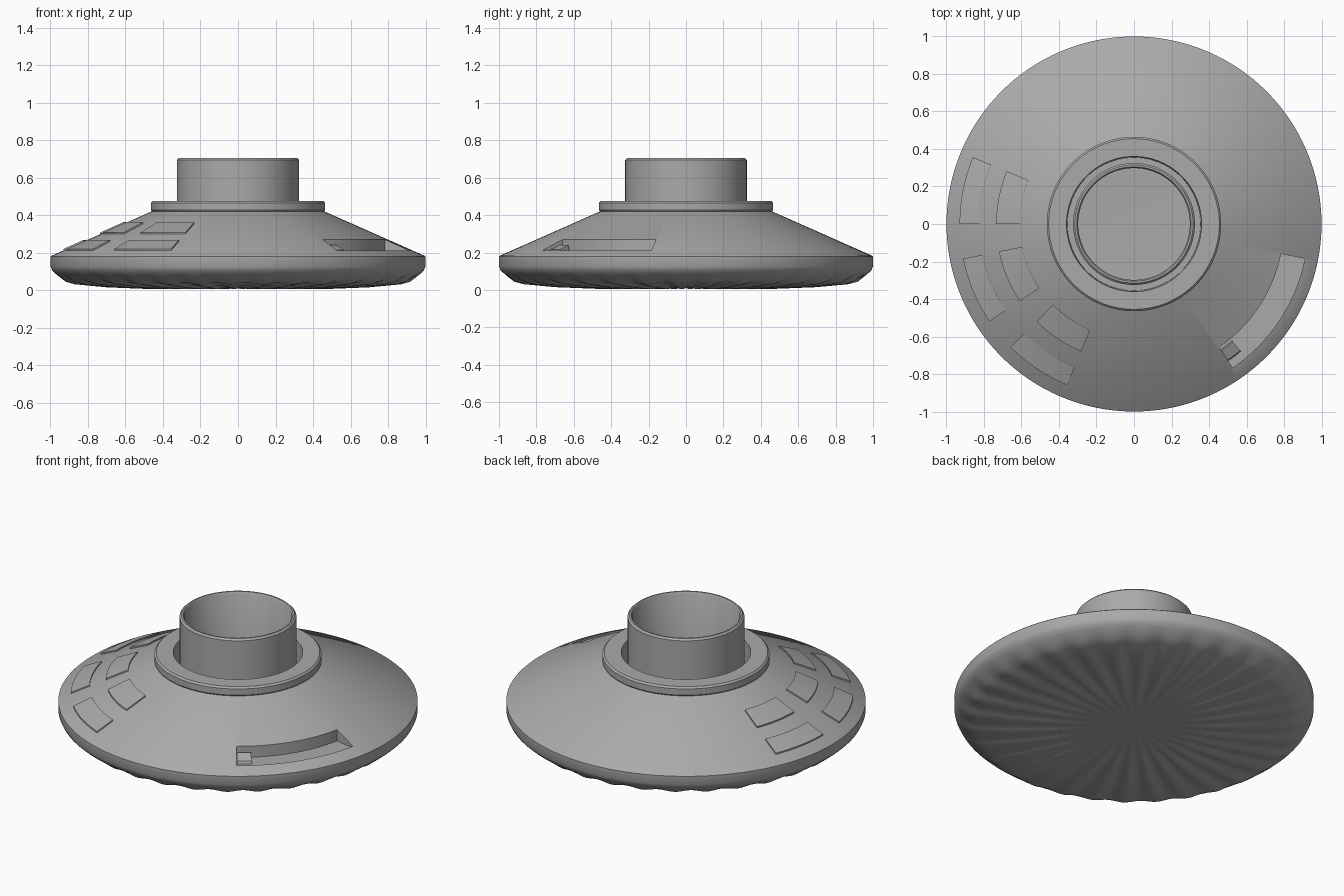
import bpy, bmesh, math

if "Cube" in bpy.data.objects:
    bpy.data.objects.remove(bpy.data.objects["Cube"], do_unlink=True)

SEGMENTS = 192
grey = bpy.data.materials.new("plain_grey")
grey.use_nodes = True
colour = (0.4, 0.4, 0.4, 1)
grey.diffuse_color = colour
grey.node_tree.nodes["Principled BSDF"].inputs["Base Color"].default_value = colour


def finish(name, bm, smooth=True):
    bmesh.ops.recalc_face_normals(bm, faces=bm.faces[:])
    mesh = bpy.data.meshes.new(name)
    bm.to_mesh(mesh)
    bm.free()
    mesh.materials.append(grey)
    obj = bpy.data.objects.new(name, mesh)
    bpy.context.collection.objects.link(obj)
    if smooth:
        smooth_edges(obj)
    return obj


def smooth_edges(obj):
    bpy.ops.object.select_all(action="DESELECT")
    obj.select_set(True)
    bpy.context.view_layer.objects.active = obj
    bpy.ops.object.shade_smooth_by_angle(angle=math.radians(35))


def lathe(profile):
    """Spin (radius, height) points about z; zero radius becomes a pole."""
    bm = bmesh.new()
    rings = []
    for r, z in profile:
        count = SEGMENTS if r > 0 else 1
        rings.append([bm.verts.new((r * math.cos(math.tau * i / SEGMENTS),
                                    r * math.sin(math.tau * i / SEGMENTS), z))
                      for i in range(count)])
    for a, b in zip(rings, rings[1:]):
        for i in range(SEGMENTS):
            j = (i + 1) % SEGMENTS
            quad = [a[i % len(a)], a[j % len(a)], b[j % len(b)], b[i % len(b)]]
            bm.faces.new(list(dict.fromkeys(quad)))
    return bm


def arc_block(name, start, end, section, steps=16, smooth=True):
    """Sweep a closed (radius, height) section between two angles in degrees."""
    bm = bmesh.new()
    rings = []
    for i in range(steps + 1):
        t = math.radians(start + (end - start) * i / steps)
        rings.append([bm.verts.new((r * math.cos(t), r * math.sin(t), z))
                      for r, z in section])
    n = len(section)
    for a, b in zip(rings, rings[1:]):
        for k in range(n):
            bm.faces.new((a[k], a[(k + 1) % n], b[(k + 1) % n], b[k]))
    bm.faces.new(rings[0])
    bm.faces.new(rings[-1])
    return finish(name, bm, smooth)


def cone_height(r):
    return 0.18 + (1 - r) * 0.445


# Saucer body with collar, groove, open column and inner floor
bm = lathe([
    (0, 0.012), (0.25, 0.01), (0.45, 0.01), (0.7, 0.02), (0.87, 0.036),
    (0.92, 0.05), (0.97, 0.085), (0.99, 0.104), (1, 0.125), (1, 0.178),
    (0.995, 0.183), (0.46, 0.42), (0.465, 0.427), (0.465, 0.465), (0.455, 0.475),
    (0.36, 0.475), (0.355, 0.35), (0.325, 0.35), (0.325, 0.695), (0.315, 0.705),
    (0.305, 0.705), (0.298, 0.695), (0.298, 0.05), (0, 0.04)])

# Gentle ripple around the lower edge
for v in bm.verts:
    r = math.hypot(v.co.x, v.co.y)
    if v.co.z < 0.06 and r > 0.4:
        v.co.z += 0.006 * math.sin(32 * math.atan2(v.co.y, v.co.x))
body = finish("saucer_body", bm, False)

# Curved recess in the left front slope
cutter = arc_block("recess_cutter", -55.5, -11.5,
                   [(0.80, 0.2), (0.93, 0.2), (0.93, 0.4), (0.80, 0.4)], smooth=False)
cutter.hide_render = True
cutter.hide_viewport = False
cut = body.modifiers.new("recess", "BOOLEAN")
cut.operation = "DIFFERENCE"
cut.solver = "EXACT"
cut.object = cutter
bpy.context.view_layer.objects.active = body
bpy.ops.object.modifier_apply(modifier=cut.name)
bpy.data.objects.remove(cutter, do_unlink=True)
smooth_edges(body)

# Small sloped step at the end of the recess
arc_block("recess_step", -55.4, -50,
          [(0.81, 0.19), (0.89, 0.19), (0.88, 0.215), (0.82, 0.24)], steps=4)

# Raised panels: two rows, three groups around the right side
for group, start in enumerate((157.5, 191.5, 225)):
    for row, (inner, outer) in {"inner": (0.61, 0.735), "outer": (0.825, 0.93)}.items():
        section = [(inner, cone_height(inner) - 0.02), (outer, cone_height(outer) - 0.02),
                   (outer, cone_height(outer) + 0.009), (inner, cone_height(inner) + 0.009)]
        arc_block(f"{row}_panel_{group + 1}", start, start + 22.5, section)
